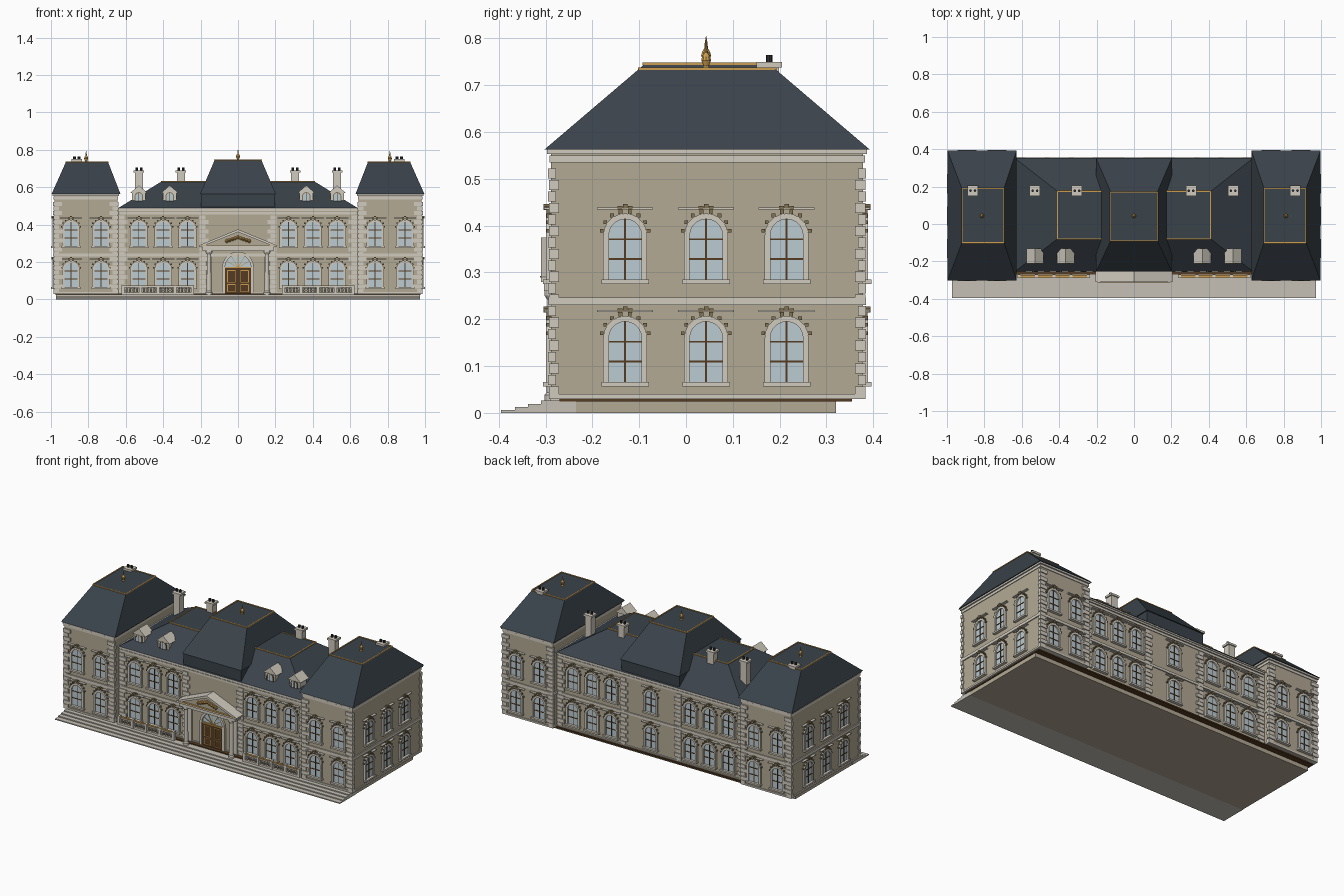
import bpy, bmesh, math
from mathutils import Matrix, Vector

cube = bpy.data.objects.get("Cube")
if cube:
    bpy.data.objects.remove(cube, do_unlink=True)

COLOURS = {
    "wall_stone": (0.45, 0.40, 0.30),
    "pale_trim": (0.64, 0.60, 0.52),
    "slate": (0.042, 0.055, 0.068),
    "glass": (0.50, 0.60, 0.64),
    "dark_wood": (0.09, 0.045, 0.015),
    "gold": (0.60, 0.34, 0.08),
    "bronze": (0.22, 0.17, 0.09),
    "step_stone": (0.56, 0.53, 0.46),
    "flue_black": (0.03, 0.03, 0.035),
}
MATS = {}
for name, rgb in COLOURS.items():
    m = bpy.data.materials.new(name)
    m.use_nodes = True
    m.diffuse_color = (*rgb, 1)
    m.node_tree.nodes["Principled BSDF"].inputs["Base Color"].default_value = (*rgb, 1)
    MATS[name] = m

PARTS = {}
I = Matrix.Identity(4)


def part(name, mat):
    if name not in PARTS:
        PARTS[name] = (bmesh.new(), mat)
    return PARTS[name][0]


def box(name, mat, x, y, z, M=I):
    size = Matrix.Diagonal((x[1] - x[0], y[1] - y[0], z[1] - z[0], 1))
    mid = Matrix.Translation((sum(x) / 2, sum(y) / 2, sum(z) / 2))
    bmesh.ops.create_cube(part(name, mat), size=1, matrix=M @ mid @ size)


def loft(name, mat, a, b):
    """Solid between two matching loops of points."""
    bm = part(name, mat)
    va, vb = [[bm.verts.new(p) for p in loop] for loop in (a, b)]
    n = len(va)
    faces = [bm.faces.new(va), bm.faces.new(vb[::-1])]
    for i in range(n):
        j = (i + 1) % n
        faces.append(bm.faces.new((va[j], va[i], vb[i], vb[j])))
    bmesh.ops.recalc_face_normals(bm, faces=faces)


def prism(name, mat, pts, y, M=I):
    loft(name, mat, *[[M @ Vector((px, d, pz)) for px, pz in pts] for d in y])


def frustum(name, mat, low, z0, high, z1):
    def rect(r, z):
        return [(r[0], r[2], z), (r[1], r[2], z), (r[1], r[3], z), (r[0], r[3], z)]
    loft(name, mat, rect(low, z0), rect(high, z1))


def lathe(name, mat, profile, x, y, z, n=10):
    loops = [[(x + r * math.cos(math.tau * i / n), y + r * math.sin(math.tau * i / n), z + h)
              for i in range(n)] for r, h in profile]
    for a, b in zip(loops, loops[1:]):
        loft(name, mat, a, b)


def arch(r, base, spring, n=10):
    curve = [(r * math.cos(math.pi * i / n), spring + r * math.sin(math.pi * i / n))
             for i in range(n + 1)]
    return [(r, base)] + curve + [(-r, base)]


def arch_band(name, mat, r0, r1, base, spring, y, M):
    inner, outer = arch(r0, base, spring), arch(r1, base, spring)
    for i in range(len(inner) - 1):
        prism(name, mat, [inner[i], outer[i], outer[i + 1], inner[i + 1]], y, M)


# Arched window: local -y points outwards, z = 0 is the sill
def window(M):
    base, spring = 0.005, 0.10
    prism("window_glass", "glass", arch(0.037, base, spring), (-0.003, 0.004), M)
    arch_band("window_surrounds", "pale_trim", 0.035, 0.047, base, spring, (-0.011, 0.004), M)
    box("window_bars", "dark_wood", (-0.002, 0.002), (-0.006, 0), (base, 0.135), M)
    for h in (0.05, 0.092):
        box("window_bars", "dark_wood", (-0.036, 0.036), (-0.006, 0), (h - 0.002, h + 0.002), M)
    box("window_sills", "pale_trim", (-0.051, 0.051), (-0.018, 0), (-0.004, 0.006), M)
    box("window_hoods", "pale_trim", (-0.06, 0.06), (-0.015, 0), (0.155, 0.16), M)
    for u, h in ((-0.011, 0.158), (0, 0.162), (0.011, 0.158)):
        box("window_crests", "bronze", (u - 0.005, u + 0.005), (-0.016, 0), (h - 0.004, h + 0.005), M)
    for i in range(8):
        a = math.pi * (i + 0.5) / 8
        u, h = 0.051 * math.cos(a), spring + 0.051 * math.sin(a)
        box("window_studs", "bronze", (u - 0.004, u + 0.004), (-0.01, 0), (h - 0.004, h + 0.004), M)


def quoins(x, y, sx, sy, z1):
    """Alternating corner blocks; sx and sy point from the corner into the wall."""
    h, z, i = 0.0245, 0.035, 0
    while z + h < z1:
        a, b = (0.042, 0.026) if i % 2 else (0.026, 0.042)
        out = 0.007 if i % 2 else 0.005
        xs, ys = sorted((x - sx * out, x + sx * a)), sorted((y - sy * out, y + sy * b * 0.4))
        box("quoins", "pale_trim", xs, ys, (z, z + h - 0.003))
        z, i = z + h, i + 1


def band(x0, x1, y0, y1, z0, z1, out):
    box("cornices", "pale_trim", (x0 - out, x1 + out), (y0 - out, y1 + out), (z0, z1))


def deck_rail(r, z):
    x0, x1, y0, y1 = r
    t = 0.003
    for y in (y0, y1):
        box("roof_gilding", "gold", (x0, x1), (y - t, y + t), (z - 0.002, z + 0.003))
    for x in (x0, x1):
        box("roof_gilding", "gold", (x - t, x + t), (y0, y1), (z - 0.002, z + 0.003))


def finial(x, z):
    lathe("finials", "gold", [(0.009, 0), (0.006, 0.006), (0.011, 0.018), (0.009, 0.026),
                              (0.004, 0.034), (0.003, 0.046), (0.0005, 0.06)], x, 0.043, z)


def chimney(x, z0, z1):
    y = 0.178
    box("chimneys", "pale_trim", (x - 0.021, x + 0.021), (y - 0.021, y + 0.021), (z0, z1))
    box("chimney_caps", "pale_trim", (x - 0.028, x + 0.028), (y - 0.027, y + 0.027), (z1 - 0.012, z1))
    for u in (-0.012, 0.012):
        lathe("chimney_pots", "flue_black", [(0.007, 0), (0.007, 0.015)], x + u, y, z1, 8)


# Ground slab, floor and full-width front steps
box("foundation", "wall_stone", (-0.97, 0.97), (-0.235, 0.32), (0, 0.026))
box("floor_edge", "dark_wood", (-0.975, 0.975), (-0.27, 0.355), (0.024, 0.032))
for i, y in enumerate((-0.395, -0.365, -0.338, -0.31)):
    box("front_steps", "step_stone", (-0.972, 0.972), (y, -0.235), (0.0065 * i, 0.0065 * (i + 1)))

# Main range between the pavilions
MY = (-0.24, 0.338)
box("main_walls", "wall_stone", (-0.65, 0.65), MY, (0.03, 0.48))
for z0, z1, out in ((0.03, 0.038, 0.006), (0.23, 0.245, 0.006), (0.455, 0.468, 0.004),
                    (0.472, 0.482, 0.008), (0.482, 0.49, 0.013)):
    band(-0.63, 0.63, *MY, z0, z1, out)
DECK = (-0.41, 0.41, -0.08, 0.175)
frustum("main_roof", "slate", (-0.638, 0.638, -0.255, 0.353), 0.49, DECK, 0.63)
deck_rail(DECK, 0.63)

# Central raised roof
box("centre_roof_base", "slate", (-0.197, 0.197), (-0.25, 0.347), (0.488, 0.565))
CDECK = (-0.125, 0.125, -0.09, 0.172)
frustum("centre_roof", "slate", (-0.203, 0.203, -0.255, 0.353), 0.563, CDECK, 0.745)
deck_rail(CDECK, 0.745)
finial(0, 0.745)

for s in (-1, 1):
    # End pavilion
    x0, x1 = sorted((s * 0.645, s * 0.982))
    WY = (-0.288, 0.378)
    box("pavilion_walls", "wall_stone", (x0, x1), WY, (0.03, 0.56))
    for z0, z1, out in ((0.03, 0.04, 0.005), (0.23, 0.247, 0.006), (0.535, 0.55, 0.004),
                        (0.553, 0.565, 0.009)):
        band(x0, x1, *WY, z0, z1, out)
    top = (*sorted((s * 0.695, s * 0.92)), -0.1, 0.19)
    frustum("pavilion_roof", "slate", (*sorted((s * 0.628, s * 0.997)), -0.302, 0.392), 0.563, top, 0.735)
    deck_rail(top, 0.735)
    finial(s * 0.812, 0.735)
    for y, sy in ((WY[0], 1), (WY[1], -1)):
        quoins(s * 0.982, y, -s, sy, 0.54)
        quoins(s * 0.645, y, s, sy, 0.54)
    for y, sy in ((MY[0], 1), (MY[1], -1)):
        quoins(s * 0.2, y, -s, sy, 0.46)
        quoins(s * 0.632, y, -s, sy, 0.46)

    # Chimneys
    chimney(s * 0.862, 0.72, 0.75)
    chimney(s * 0.53, 0.54, 0.69)
    chimney(s * 0.305, 0.6, 0.69)

    # Dormers
    for d in (0.365, 0.53):
        x = s * d
        M = Matrix.Translation((x, 0, 0))
        box("dormers", "pale_trim", (x - 0.036, x + 0.036), (-0.205, -0.14), (0.52, 0.575))
        prism("dormer_gables", "pale_trim", [(-0.046, 0.57), (0.046, 0.57), (0, 0.61)], (-0.212, -0.13), M)
        D = Matrix.Translation((x, -0.205, 0.522))
        prism("dormer_glass", "glass", arch(0.019, 0.005, 0.029), (-0.005, 0), D)
        arch_band("dormer_frames", "bronze", 0.018, 0.023, 0.005, 0.029, (-0.008, 0), D)
        box("dormer_bars", "dark_wood", (-0.0015, 0.0015), (-0.007, 0), (0.005, 0.048), D)

    # Balustrade in front of the main range
    a, b = sorted((s * 0.235, s * 0.622))
    box("balustrade", "pale_trim", (a, b), (-0.288, -0.272), (0.026, 0.038))
    box("balustrade", "pale_trim", (a, b), (-0.288, -0.272), (0.064, 0.071))
    box("balustrade_gilding", "gold", (a, b), (-0.286, -0.274), (0.071, 0.075))
    for i in range(21):
        x = a + 0.008 + (b - a - 0.016) * i / 20
        if i % 5 == 0:
            box("balustrade", "pale_trim", (x - 0.008, x + 0.008), (-0.29, -0.27), (0.026, 0.078))
        else:
            lathe("balusters", "pale_trim", [(0.003, 0), (0.006, 0.009), (0.003, 0.026)], x, -0.28, 0.038, 6)

    # Portico column
    lathe("portico_columns", "pale_trim", [(0.018, 0), (0.018, 0.012), (0.013, 0.018), (0.011, 0.215),
                                           (0.018, 0.225), (0.018, 0.235)], s * 0.155, -0.285, 0.026, 14)
    box("portico_pilasters", "pale_trim", (s * 0.155 - 0.014, s * 0.155 + 0.014), (-0.25, -0.23), (0.03, 0.262))

# Windows on every face and both floors
for z in (0.06, 0.279):
    for s in (-1, 1):
        turn = Matrix.Rotation(s * math.pi / 2, 4, "Z")
        for y in (-0.13, 0.043, 0.215):
            window(Matrix.Translation((s * 0.982, y, z)) @ turn)
        for x, front, back in ((0.893, WY[0], WY[1]), (0.733, WY[0], WY[1]),
                               (0.53, *MY), (0.4, *MY), (0.27, *MY)):
            window(Matrix.Translation((s * x, front, z)))
            window(Matrix.Translation((s * x, back, z)) @ Matrix.Rotation(math.pi, 4, "Z"))
    window(Matrix.Translation((0, MY[1], z)) @ Matrix.Rotation(math.pi, 4, "Z"))

# Portico entablature and pediment
box("entablature", "pale_trim", (-0.19, 0.19), (-0.303, -0.235), (0.26, 0.28))
box("entablature", "pale_trim", (-0.205, 0.205), (-0.31, -0.235), (0.28, 0.291))
prism("pediment", "wall_stone", [(-0.195, 0.29), (0.195, 0.29), (0, 0.366)], (-0.298, -0.235))
for s in (-1, 1):
    prism("pediment_rakes", "pale_trim", [(s * 0.207, 0.29), (s * 0.175, 0.29), (0, 0.36), (0, 0.375)],
          (-0.31, -0.235))
box("pediment_gilding", "gold", (-0.195, 0.195), (-0.312, -0.3), (0.289, 0.292))
for i in range(-4, 5):
    h = 0.34 - abs(i) * 0.005
    lathe("pediment_ornament", "gold", [(0.004, -0.01), (0.01, 0), (0.004, 0.01)], i * 0.015, -0.3, h - 0.008, 8)

# Entrance doors and fanlight
F = Matrix.Translation((0, MY[0], 0))
prism("fanlight", "glass", arch(0.07, 0.168, 0.17, 14), (-0.004, 0.004), F)
arch_band("door_surround", "pale_trim", 0.07, 0.085, 0.03, 0.17, (-0.014, 0), F)
for i in range(1, 6):
    ray = F @ Matrix.Translation((0, 0, 0.17)) @ Matrix.Rotation(math.pi * i / 6 - math.pi / 2, 4, "Y")
    box("fanlight_rays", "gold", (-0.0015, 0.0015), (-0.007, 0), (0, 0.07), ray)
box("door_lintel", "gold", (-0.07, 0.07), (-0.012, 0), (0.168, 0.174), F)
for s in (-1, 1):
    box("doors", "dark_wood", sorted((s * 0.001, s * 0.07)), (-0.008, 0), (0.03, 0.168), F)
    for z0, z1 in ((0.042, 0.08), (0.092, 0.155)):
        for u in (0.014, 0.056):
            box("door_gilding", "gold", (s * u - 0.0015, s * u + 0.0015), (-0.011, 0), (z0, z1), F)
        for z in (z0, z1):
            box("door_gilding", "gold", sorted((s * 0.014, s * 0.056)), (-0.011, 0), (z - 0.0015, z + 0.0015), F)

# Turn each part into an object
for name, (bm, mat) in PARTS.items():
    mesh = bpy.data.meshes.new(name)
    bm.to_mesh(mesh)
    bm.free()
    mesh.materials.append(MATS[mat])
    bpy.context.collection.objects.link(bpy.data.objects.new(name, mesh))
